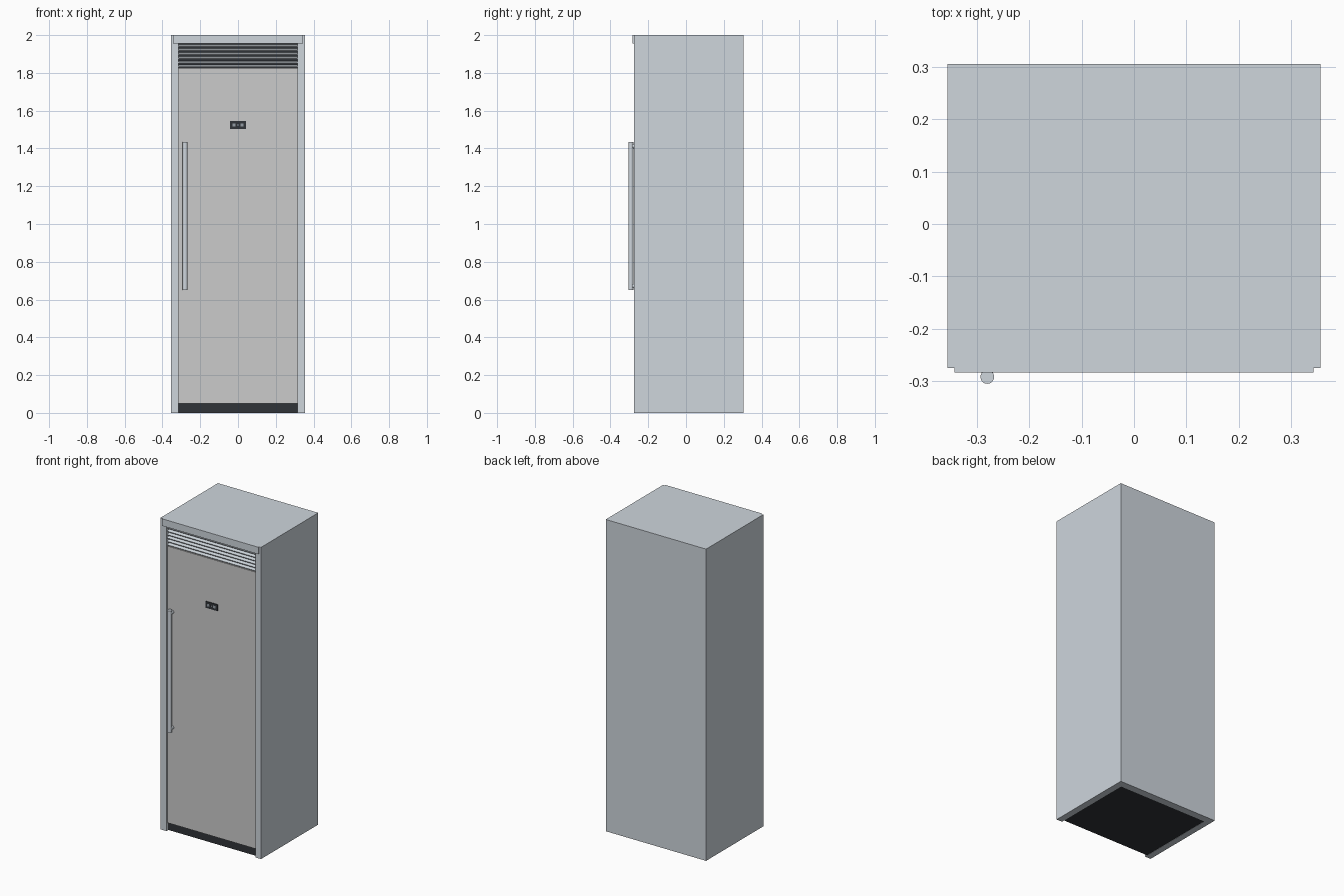
import bpy, math

if "Cube" in bpy.data.objects:
    bpy.data.objects.remove(bpy.data.objects["Cube"])


def material(name, rgb):
    m = bpy.data.materials.new(name)
    m.diffuse_color = (*rgb, 1)
    m.use_nodes = True
    m.node_tree.nodes["Principled BSDF"].inputs["Base Color"].default_value = m.diffuse_color
    return m


STEEL = material("blue_grey_steel", (0.62, 0.67, 0.72))
BLACK = material("black_plastic", (0.03, 0.034, 0.04))
LIGHT = material("display_grey", (0.3, 0.34, 0.38))


def box(name, x, y, z, mat=None):
    """Box from (min, max) ranges on each axis."""
    bpy.ops.mesh.primitive_cube_add(size=1)
    o = bpy.context.object
    o.name = name
    o.location = [(r[0] + r[1]) / 2 for r in (x, y, z)]
    o.scale = [r[1] - r[0] for r in (x, y, z)]
    bpy.ops.object.transform_apply(location=False, rotation=False, scale=True)
    if mat:
        o.data.materials.append(mat)
    return o


def rod(name, loc, radius, length, rot=(0, 0, 0)):
    bpy.ops.mesh.primitive_cylinder_add(vertices=32, radius=radius, depth=length,
                                        location=loc, rotation=rot)
    o = bpy.context.object
    o.name = name
    o.data.materials.append(STEEL)
    bpy.ops.object.shade_smooth_by_angle()
    return o


W, IN = 0.356, 0.315           # outer and inner half widths
FRONT, BACK = -0.275, 0.305
DOOR_Y = -0.265
GRILLE = (1.825, 1.955)

# Cabinet shell, open at the front and underneath
cabinet = box("cabinet", (-W, W), (FRONT, BACK), (0, 2), STEEL)
cutter = box("cabinet_cutter", (-IN, IN), (FRONT - 0.1, BACK - 0.046), (-0.1, GRILLE[1]), STEEL)
cutter.hide_render = True
mod = cabinet.modifiers.new("opening", "BOOLEAN")
mod.operation = "DIFFERENCE"
mod.solver = "EXACT"
mod.object = cutter
bpy.context.view_layer.objects.active = cabinet
bpy.ops.object.modifier_apply(modifier=mod.name)
bpy.data.objects.remove(cutter)

# Top front trim
box("top_trim", (-0.343, 0.343), (-0.283, FRONT), (GRILLE[1], 2), STEEL)

# Black base with recessed toe kick
box("base", (-IN, IN), (-0.257, BACK - 0.046), (0.001, 0.05), BLACK)

# Door
box("door", (-IN + 0.001, IN - 0.001), (DOOR_Y, -0.215), (0.05, GRILLE[0]))

# Ventilation grille: dark backing with tilted slats
box("grille_backing", (-IN, IN), (-0.245, -0.215), GRILLE, BLACK)
COUNT = 6
pitch = (GRILLE[1] - GRILLE[0]) / COUNT
for i in range(COUNT):
    z = GRILLE[0] + (i + 0.5) * pitch
    slat = box(f"grille_slat_{i + 1}", (-IN, IN), (-0.268, -0.246), (z - 0.003, z + 0.003), STEEL)
    slat.rotation_euler.x = math.radians(20)

# Control display with small indicator windows
box("display", (-0.042, 0.042), (DOOR_Y - 0.004, DOOR_Y), (1.504, 1.546), BLACK)
for i, (x, w, h) in enumerate([(-0.021, 0.009, 0.008), (0, 0.004, 0.003), (0.021, 0.009, 0.008)]):
    box(f"display_window_{i + 1}", (x - w, x + w), (DOOR_Y - 0.005, DOOR_Y - 0.003),
        (1.525 - h, 1.525 + h), LIGHT)

# Long bar handle on two standoffs
HX, HY = -0.28, -0.292
rod("handle_bar", (HX, HY, 1.042), 0.013, 0.784)
for name, z in (("handle_lower_mount", 0.672), ("handle_upper_mount", 1.412)):
    rod(name, (HX, (HY + DOOR_Y) / 2, z), 0.011, DOOR_Y - HY, (math.pi / 2, 0, 0))
